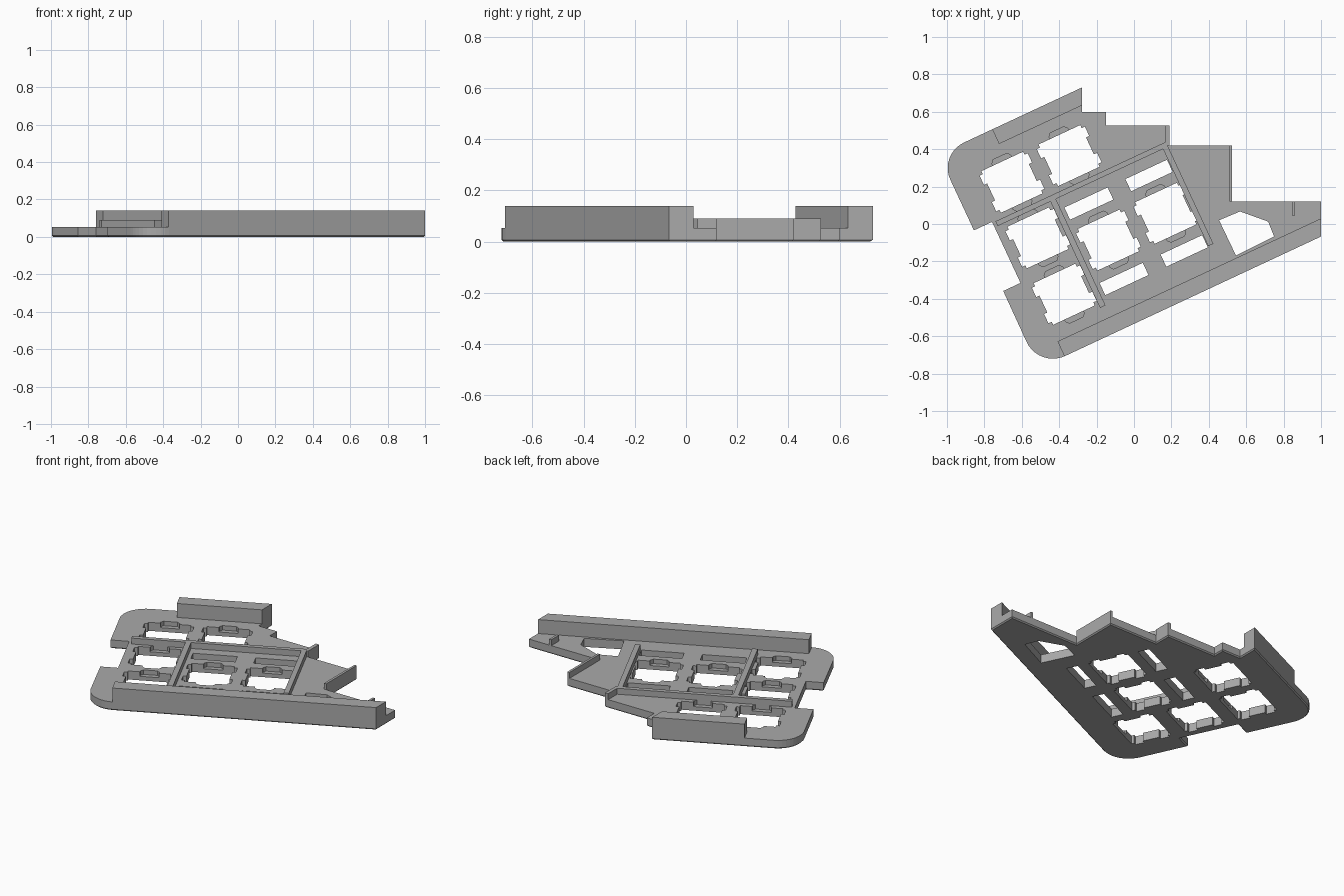
import bpy, bmesh
from math import cos, sin, radians

cube = bpy.data.objects.get("Cube")
if cube:
    bpy.data.objects.remove(cube)

TILT = radians(25)
PLATE, RIB, WALL = 0.053, 0.09, 0.14

grey = bpy.data.materials.new("plain grey")
grey.use_nodes = True
grey.diffuse_color = (0.4, 0.4, 0.4, 1)
grey.node_tree.nodes["Principled BSDF"].inputs["Base Color"].default_value = grey.diffuse_color


def tilt(u, v):
    """Turn a point of the tilted key grid into x, y."""
    return (u * cos(TILT) - v * sin(TILT), u * sin(TILT) + v * cos(TILT))


def rect(u0, u1, v0, v1):
    return [tilt(u0, v0), tilt(u1, v0), tilt(u1, v1), tilt(u0, v1)]


def arc(u, v, r, start, steps=10):
    angles = [radians(start - 90 * i / steps) for i in range(steps + 1)]
    return [tilt(u + r * cos(a), v + r * sin(a)) for a in angles]


def prism(name, outlines, z0, z1, chamfer=0):
    """Extrude one or more flat outlines into a solid object."""
    bm = bmesh.new()
    for outline in outlines:
        base = bm.faces.new([bm.verts.new((x, y, z0)) for x, y in outline])
        grown = bmesh.ops.extrude_face_region(bm, geom=[base], use_keep_orig=True)
        tops = [g for g in grown["geom"] if isinstance(g, bmesh.types.BMVert)]
        bmesh.ops.translate(bm, verts=tops, vec=(0, 0, z1 - z0))
    bmesh.ops.recalc_face_normals(bm, faces=bm.faces)
    if chamfer:
        low = [e for e in bm.edges if all(abs(v.co.z - z0) < 1e-5 for v in e.verts)]
        bmesh.ops.bevel(bm, geom=low, offset=chamfer, segments=1, affect='EDGES')
    mesh = bpy.data.meshes.new(name)
    bm.to_mesh(mesh)
    bm.free()
    mesh.materials.append(grey)
    obj = bpy.data.objects.new(name, mesh)
    bpy.context.collection.objects.link(obj)
    return obj


def cut(target, name, outlines, z0, z1):
    cutter = prism(name, outlines, z0, z1)
    cutter.hide_render = True
    cutter.hide_viewport = True
    cutter.hide_set(True)
    mod = target.modifiers.new(name, 'BOOLEAN')
    mod.operation = 'DIFFERENCE'
    mod.solver = 'EXACT'
    mod.object = cutter


# Base plate: stepped back edge, pointed right end, two rounded left corners
outline = [(-0.278, 0.73), (-0.278, 0.60), (-0.15, 0.60), (-0.15, 0.527),
           (0.19, 0.527), (0.19, 0.42), (0.525, 0.42), (0.525, 0.12),
           (1, 0.12), (1, -0.067)]
outline += arc(-0.632, -0.329, 0.155, 270)
outline += [tilt(-0.785, -0.029), tilt(-0.683, -0.029), tilt(-0.683, 0.331), tilt(-0.79, 0.331)]
outline += arc(-0.64, 0.629, 0.15, 180)
plate = prism("base_plate", [outline], 0, PLATE, 0.007)

# Key openings with clip notches at the sides
quarter = [(0.123, 0.05), (0.142, 0.05), (0.142, 0.105), (0.123, 0.105), (0.123, 0.123)]
shape = quarter + [(-u, v) for u, v in quarter[::-1]]
shape += [(-u, -v) for u, v in shape]
keys = [(-0.497, 0.478), (-0.16, 0.478), (-0.497, 0.15), (-0.497, -0.183),
        (-0.16, -0.02), (0.178, -0.02)]
openings = [[tilt(cu + u, cv + v) for u, v in shape] for cu, cv in keys]

# Long slots beside the middle keys, and the five-sided opening
for u0, u1 in ((-0.30, -0.045), (0.06, 0.305)):
    for v0 in (-0.28, 0.165):
        openings.append(rect(u0, u1, v0, v0 + 0.072))
openings.append([(0.455, 0.02), (0.567, 0.067), (0.717, 0.013), (0.749, -0.067), (0.545, -0.168)])
cut(plate, "opening_cutter", openings, -0.1, 0.2)

# Shallow clip pockets behind and in front of each key
pockets = []
for cu, cv in keys:
    for s in (-1, 1):
        pocket = [(-0.055, 0.11), (0.055, 0.11), (0.055, 0.135), (0.04, 0.152),
                  (-0.04, 0.152), (-0.055, 0.135)]
        pockets.append([tilt(cu + u, cv + s * v) for u, v in pocket])
cut(plate, "pocket_cutter", pockets, 0.025, 0.2)

# Tall front and back walls
prism("front_wall", [[tilt(-0.636, -0.396), tilt(-0.636, -0.484), (1, -0.067), (1, 0.03)]],
      PLATE - 0.001, WALL)
prism("back_wall", [[tilt(-0.473, 0.693), (-0.278, 0.634), (-0.278, 0.73), tilt(-0.473, 0.779)]],
      PLATE - 0.001, WALL)

# Low ribs between the key groups
prism("long_rib", [rect(-0.665, 0.34, 0.298, 0.326)], PLATE - 0.001, RIB)
prism("left_cross_rib", [rect(-0.354, -0.322, -0.33, 0.298)], PLATE - 0.001, RIB)
prism("right_cross_rib", [rect(0.31, 0.34, -0.275, 0.298)], PLATE - 0.001, RIB)


# Thin upright lips on the stepped edge
def lip(name, x0, x1, y0, y1):
    prism(name, [[(x0, y0), (x1, y0), (x1, y1), (x0, y1)]], PLATE - 0.001, RIB)


lip("side_lip", 0.51, 0.525, 0.12, 0.42)
lip("back_lip", 0.168, 0.19, 0.42, 0.527)
lip("end_tab", 0.845, 0.86, 0.045, 0.12)
